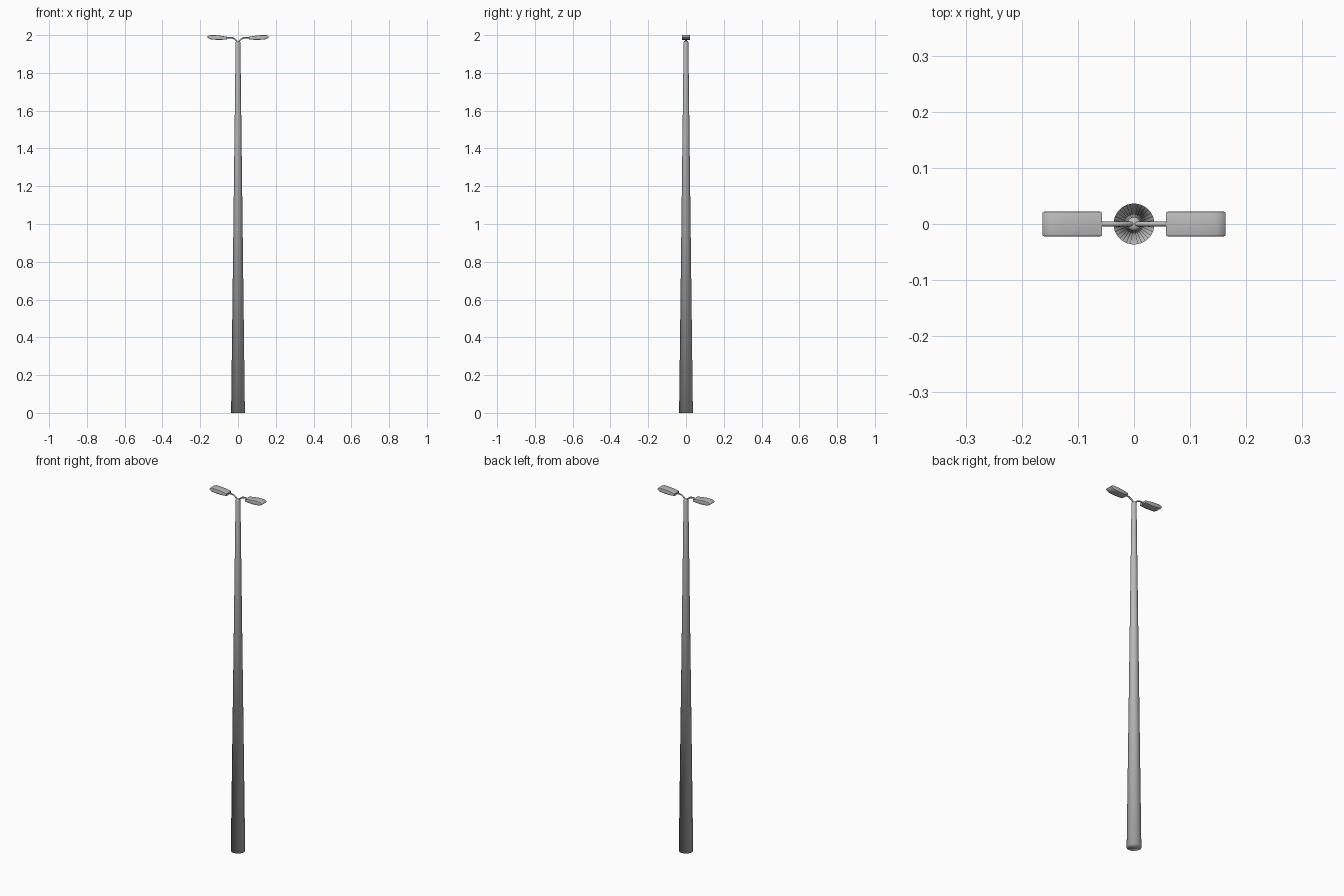
import bpy, bmesh
from math import cos, sin, pi

if "Cube" in bpy.data.objects:
    bpy.data.objects.remove(bpy.data.objects["Cube"])

# Mid grey paint
GREY = bpy.data.materials.new("grey_paint")
GREY.diffuse_color = (0.5, 0.5, 0.5, 1)
GREY.use_nodes = True
GREY.node_tree.nodes["Principled BSDF"].inputs["Base Color"].default_value = GREY.diffuse_color


def finish(name, bm, angle=0.6):
    bmesh.ops.recalc_face_normals(bm, faces=bm.faces)
    me = bpy.data.meshes.new(name)
    bm.to_mesh(me)
    bm.free()
    me.materials.append(GREY)
    ob = bpy.data.objects.new(name, me)
    bpy.context.collection.objects.link(ob)
    bpy.ops.object.select_all(action='DESELECT')
    ob.select_set(True)
    bpy.context.view_layer.objects.active = ob
    if angle is None:
        bpy.ops.object.shade_smooth()
    else:
        bpy.ops.object.shade_smooth_by_angle(angle=angle)
    return ob


def lathe(name, profile, sides=32):
    bm = bmesh.new()
    rings = [[bm.verts.new((r * cos(2 * pi * i / sides), r * sin(2 * pi * i / sides), z))
              for i in range(sides)] for r, z in profile]
    for a, b in zip(rings, rings[1:]):
        for i in range(sides):
            j = (i + 1) % sides
            bm.faces.new((a[i], a[j], b[j], b[i]))
    bm.faces.new(rings[0][::-1])
    bm.faces.new(rings[-1])
    return finish(name, bm, None)


# Tapered pole, smooth all over, with a small rounded cap
lathe("pole", [(0.0365, 0), (0.0125, 1.962), (0.011, 1.967), (0.006, 1.970)])

# Lamp side profile (x outward, z), widened along y
PROFILE = [(0.057, 1.978), (0.057, 1.991), (0.085, 1.996), (0.115, 1.9995), (0.146, 2.0),
           (0.159, 1.996), (0.1635, 1.990), (0.160, 1.985), (0.145, 1.978), (0.115, 1.975),
           (0.085, 1.975)]


def lamp(name, side):
    bm = bmesh.new()
    face = bm.faces.new([bm.verts.new((side * x, -0.022, z)) for x, z in PROFILE])
    ext = bmesh.ops.extrude_face_region(bm, geom=[face])
    bmesh.ops.translate(bm, vec=(0, 0.044, 0),
                        verts=[v for v in ext['geom'] if isinstance(v, bmesh.types.BMVert)])
    # soften the two long side rims
    rims = [e for e in bm.edges if abs(e.verts[0].co.y - e.verts[1].co.y) < 1e-6]
    bmesh.ops.bevel(bm, geom=rims, offset=0.003, segments=2, profile=0.5, affect='EDGES')
    return finish(name, bm)


def arm(name, side):
    # Curved tube from pole top into the lamp
    cu = bpy.data.curves.new(name, 'CURVE')
    cu.dimensions = '3D'
    cu.bevel_depth = 0.0042
    cu.bevel_resolution = 3
    cu.resolution_u = 8
    cu.use_fill_caps = True
    cu.materials.append(GREY)
    sp = cu.splines.new('BEZIER')
    sp.bezier_points.add(1)
    pts = [((0, 1.962), (-0.006, 1.955), (0.022, 1.986)),
           ((0.062, 1.986), (0.03, 1.990), (0.07, 1.985))]
    for p, (co, left, right) in zip(sp.bezier_points, pts):
        p.co = (side * co[0], 0, co[1])
        p.handle_left = (side * left[0], 0, left[1])
        p.handle_right = (side * right[0], 0, right[1])
    ob = bpy.data.objects.new(name, cu)
    bpy.context.collection.objects.link(ob)


for label, side in (("right", 1), ("left", -1)):
    lamp("lamp_" + label, side)
    arm("arm_" + label, side)
